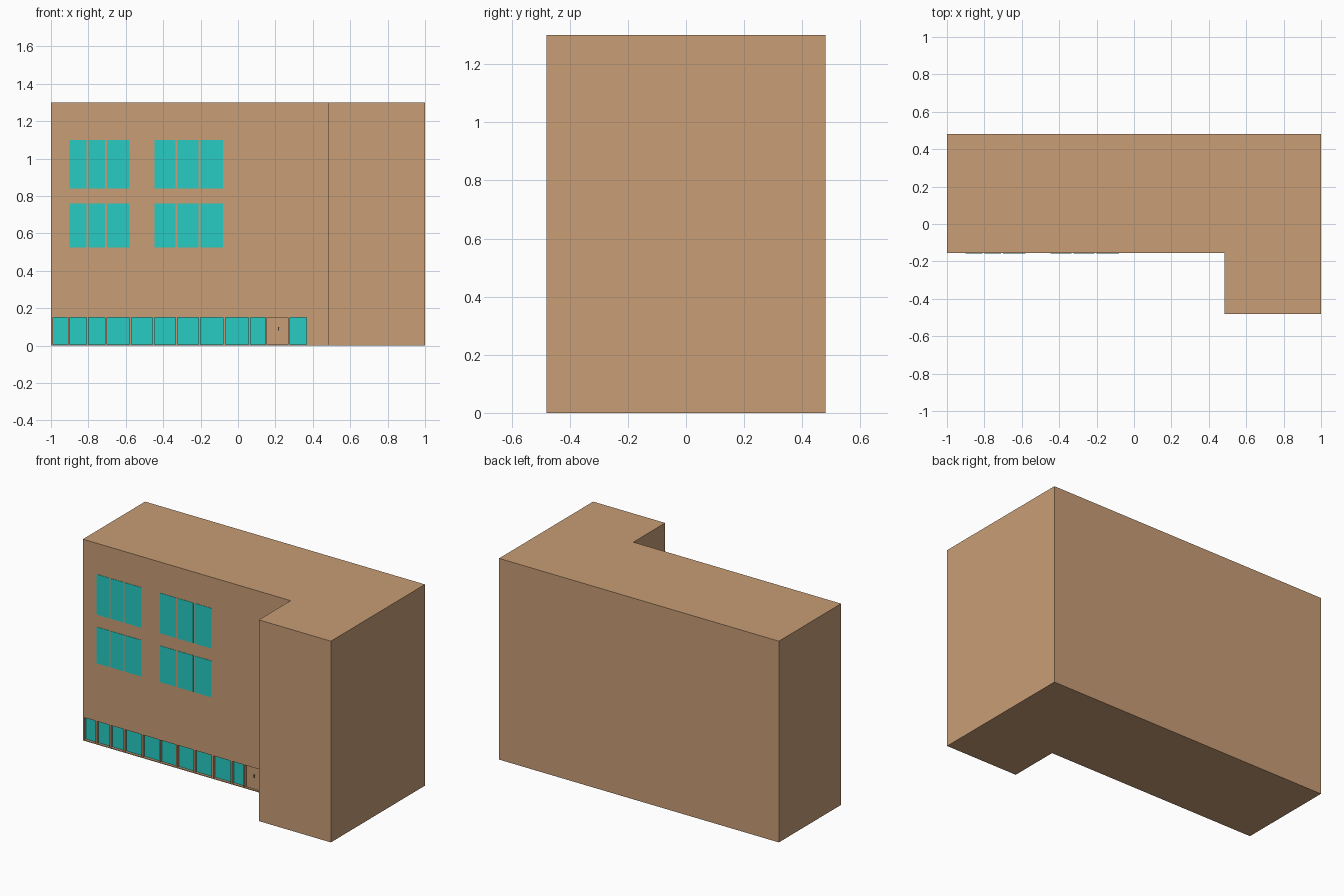
import bpy, bmesh

if "Cube" in bpy.data.objects:
    bpy.data.objects.remove(bpy.data.objects["Cube"])

FRONT = -0.155      # y of the main facade
RECESS = 0.02       # depth of the ground floor openings


def material(name, color):
    m = bpy.data.materials.new(name)
    m.diffuse_color = color
    m.use_nodes = True
    m.node_tree.nodes["Principled BSDF"].inputs["Base Color"].default_value = m.diffuse_color
    return m


BROWN = material("brown_wall", (0.58, 0.34, 0.18, 1))
GLASS = material("turquoise_glass", (0.02, 0.60, 0.55, 1))
DARK = material("dark_metal", (0.05, 0.04, 0.03, 1))


def new_object(name, bm, mat):
    bmesh.ops.recalc_face_normals(bm, faces=bm.faces)
    me = bpy.data.meshes.new(name)
    bm.to_mesh(me)
    bm.free()
    me.materials.append(mat)
    ob = bpy.data.objects.new(name, me)
    bpy.context.collection.objects.link(ob)
    return ob


def boxes(name, spans, mat):
    """One object made of boxes given as (x0, x1, y0, y1, z0, z1)."""
    bm = bmesh.new()
    for x0, x1, y0, y1, z0, z1 in spans:
        for v in bmesh.ops.create_cube(bm, size=1)["verts"]:
            v.co = (x1 if v.co.x > 0 else x0,
                    y1 if v.co.y > 0 else y0,
                    z1 if v.co.z > 0 else z0)
    return new_object(name, bm, mat)


# L-shaped building block
outline = [(-1, 0.48), (-1, FRONT), (0.485, FRONT),
           (0.485, -0.48), (1, -0.48), (1, 0.48)]
bm = bmesh.new()
base = bm.faces.new([bm.verts.new((x, y, 0)) for x, y in outline])
top = bmesh.ops.extrude_face_region(bm, geom=[base])["geom"]
bmesh.ops.translate(bm, vec=(0, 0, 1.3),
                    verts=[e for e in top if isinstance(e, bmesh.types.BMVert)])
building = new_object("building_block", bm, BROWN)

# ground floor openings: a row of shop windows and one entrance
shop = [(-0.99, -0.91), (-0.90, -0.81), (-0.80, -0.71), (-0.70, -0.58),
        (-0.57, -0.457), (-0.447, -0.334), (-0.324, -0.21), (-0.20, -0.08),
        (-0.067, 0.056), (0.067, 0.147)]
Z0, Z1 = 0.005, 0.15
openings = shop + [(0.155, 0.367)]
cutter = boxes("opening_cutter",
               [(a, b, FRONT - 0.05, FRONT + RECESS, Z0, Z1) for a, b in openings], BROWN)
cutter.hide_render = True
cut = building.modifiers.new("openings", 'BOOLEAN')
cut.operation = 'DIFFERENCE'
cut.solver = 'EXACT'
cut.object = cutter
bpy.context.view_layer.objects.active = building
bpy.ops.object.modifier_apply(modifier=cut.name)
bpy.data.objects.remove(cutter)

# shop glazing and the side light of the entrance, set back in the openings
back = FRONT + RECESS
boxes("shop_windows",
      [(a, b, back - 0.003, back + 0.002, Z0, Z1) for a, b in shop + [(0.277, 0.366)]], GLASS)

# entrance door with mullion and handles
boxes("entrance_door", [(0.158, 0.265, back - 0.006, back + 0.002, Z0, Z1 - 0.003)], BROWN)
boxes("door_mullion", [(0.268, 0.277, FRONT + 0.004, back + 0.002, Z0, Z1)], BROWN)
boxes("door_handle", [(0.215, 0.218, back - 0.012, back - 0.004, 0.08, 0.10),
                      (0.215, 0.222, back - 0.014, back - 0.011, 0.097, 0.10)], DARK)

# upper windows: two bays of three panes on two floors, flush with the wall
panes = shop[1:4] + shop[5:8]
boxes("upper_windows",
      [(a, b, FRONT - 0.002, FRONT + 0.004, z0, z1)
       for z0, z1 in ((0.525, 0.76), (0.84, 1.10)) for a, b in panes], GLASS)
